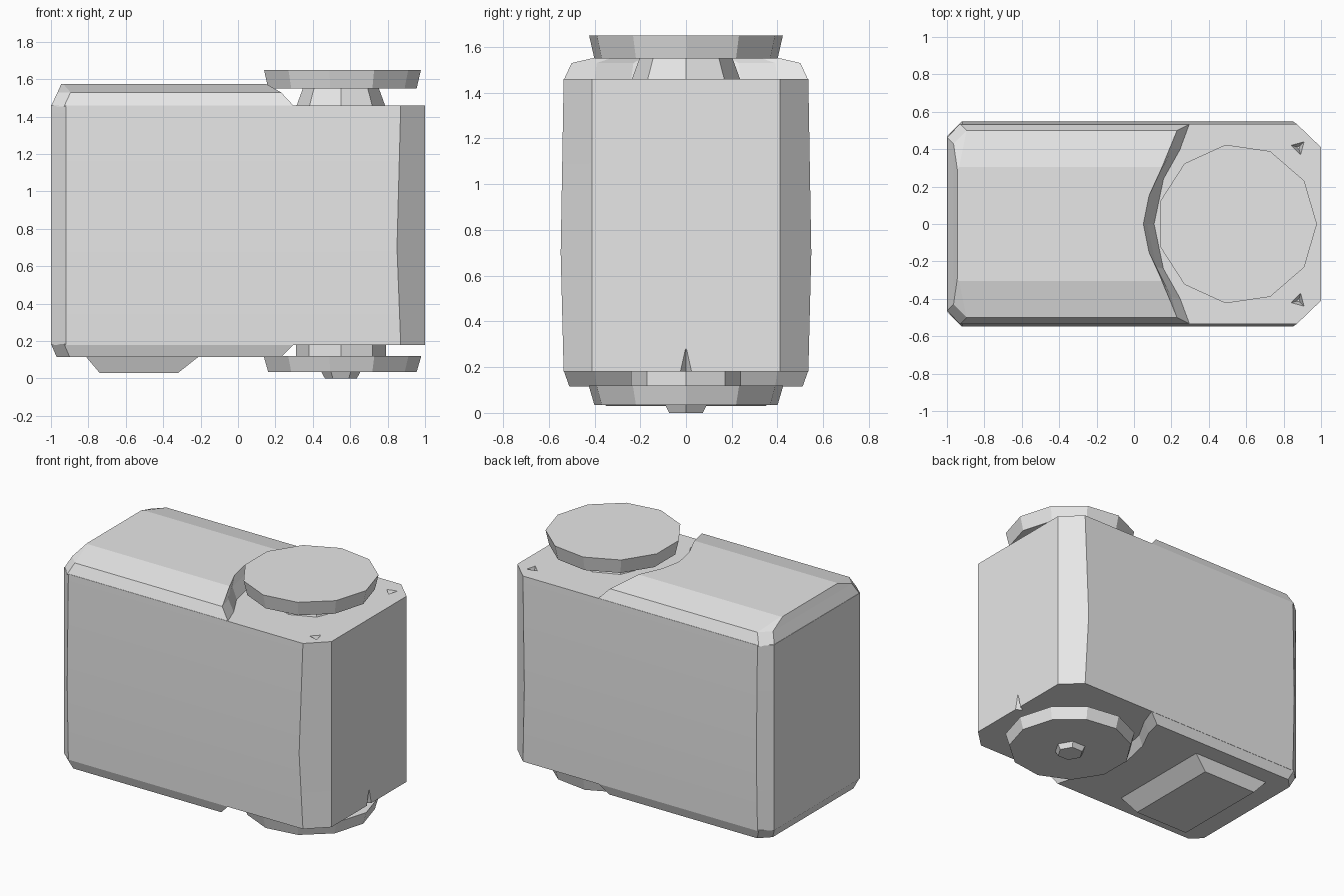
import bpy, bmesh
from math import pi, cos, sin

if "Cube" in bpy.data.objects:
    bpy.data.objects.remove(bpy.data.objects["Cube"], do_unlink=True)

grey = bpy.data.materials.new("plain_grey")
grey.diffuse_color = (0.8, 0.8, 0.8, 1)
grey.use_nodes = True
grey.node_tree.nodes["Principled BSDF"].inputs["Base Color"].default_value = (0.8, 0.8, 0.8, 1)


def add_loft(bm, rings):
    """Join rings of equal point count, ordered bottom to top, and cap both ends."""
    loops = [[bm.verts.new((x, y, z)) for x, y in pts] for z, pts in rings]
    n = len(loops[0])
    for low, high in zip(loops, loops[1:]):
        for i in range(n):
            j = (i + 1) % n
            bm.faces.new((low[i], low[j], high[j], high[i]))
    bm.faces.new(loops[0][::-1])
    bm.faces.new(loops[-1])


def make_object(name, *lofts):
    bm = bmesh.new()
    for rings in lofts:
        add_loft(bm, rings)
    bmesh.ops.recalc_face_normals(bm, faces=bm.faces)
    mesh = bpy.data.meshes.new(name)
    bm.to_mesh(mesh)
    bm.free()
    mesh.materials.append(grey)
    obj = bpy.data.objects.new(name, mesh)
    bpy.context.scene.collection.objects.link(obj)
    return obj


def circle(radius, sides, cx=0.55, cy=0.0, turn=0.0):
    return [(cx + radius * cos(turn + 2 * pi * i / sides),
             cy + radius * sin(turn + 2 * pi * i / sides)) for i in range(sides)]


def mirror_y(half):
    """Complete an outline given its front half, listed left to right."""
    return half + [(x, -y) for x, y in reversed(half) if y]


def shell(y, bulge=0.0):
    """Body outline with small left and large right corner chamfers."""
    return mirror_y([(-1, -0.47), (-0.92, -y), (0.87 - bulge, -y), (1, -0.41)])


def notched(left, chamfer, y, right, arc):
    """Left-hand outline whose right end is scooped around the dial."""
    return mirror_y([(left, -y + chamfer), (left + chamfer, -y), (right, -y)] + arc)


# Body block, bulging slightly at mid height
body = make_object("body", [(0.18, shell(0.535)), (0.7, shell(0.548, 0.02)),
                            (1.46, shell(0.535))])

# Raised top with sloping shoulders and scooped end
raised_top = make_object("raised_top", [
    (1.455, notched(-1, 0.07, 0.535, 0.3, [(0.25, -0.4), (0.16, -0.24), (0.11, 0)])),
    (1.53, notched(-0.965, 0.07, 0.5, 0.23, [(0.2, -0.39), (0.12, -0.23), (0.07, 0)])),
    (1.575, notched(-0.945, 0.01, 0.305, 0.15, [(0.13, -0.26), (0.08, -0.15), (0.05, 0)])),
])

# Lower base on the left, scooped around the lower dial
lower_base = make_object("lower_base", [
    (0.115, notched(-0.97, 0.07, 0.51, 0.23, [(0.2, -0.39), (0.12, -0.23), (0.07, 0)])),
    (0.185, notched(-1, 0.07, 0.535, 0.3, [(0.25, -0.4), (0.16, -0.24), (0.11, 0)])),
])

# Tapered foot under the left half
foot = make_object("foot", [
    (0.03, mirror_y([(-0.74, -0.35), (-0.32, -0.35)])),
    (0.125, mirror_y([(-0.82, -0.39), (-0.2, -0.39)])),
])

# Upper dial on its neck
upper_dial = make_object("upper_dial", [(1.55, circle(0.405, 11)), (1.65, circle(0.428, 11))])
upper_neck = make_object("upper_neck", [(1.45, circle(0.24, 8)), (1.56, circle(0.2, 8))])

# Lower dial, neck and centre hub
lower_dial = make_object("lower_dial", [(0.035, circle(0.405, 11)), (0.12, circle(0.43, 11))])
lower_neck = make_object("lower_neck", [(0.11, circle(0.24, 8)), (0.19, circle(0.24, 8))])
hub = make_object("hub", [(0, circle(0.085, 6)), (0.045, circle(0.11, 6))])

# Small three-sided screw recesses
def recess(x, y, top, turn):
    return [(top - 0.05, circle(0.01, 3, x, y, turn)), (top + 0.03, circle(0.06, 3, x, y, turn))]

dents = [recess(0.88, s * 0.41, 1.46, s * pi / 4) for s in (-1, 1)]
edge_notch = [(0.16, circle(0.05, 3, 1, 0, pi)), (0.28, circle(0.004, 3, 1, 0, pi))]
cutter = make_object("recess_cutter", *dents, edge_notch)
cutter.hide_render = True
cut = body.modifiers.new("recesses", "BOOLEAN")
cut.operation = "DIFFERENCE"
cut.object = cutter
bpy.context.view_layer.update()
evaluated = body.evaluated_get(bpy.context.evaluated_depsgraph_get())
cut_mesh = bpy.data.meshes.new_from_object(evaluated)
body.modifiers.clear()
body.data = cut_mesh
bpy.data.objects.remove(cutter, do_unlink=True)

# Smooth only the gentle bulge of the body
bpy.ops.object.select_all(action="DESELECT")
body.select_set(True)
bpy.context.view_layer.objects.active = body
bpy.ops.object.shade_smooth_by_angle(angle=pi / 9)
